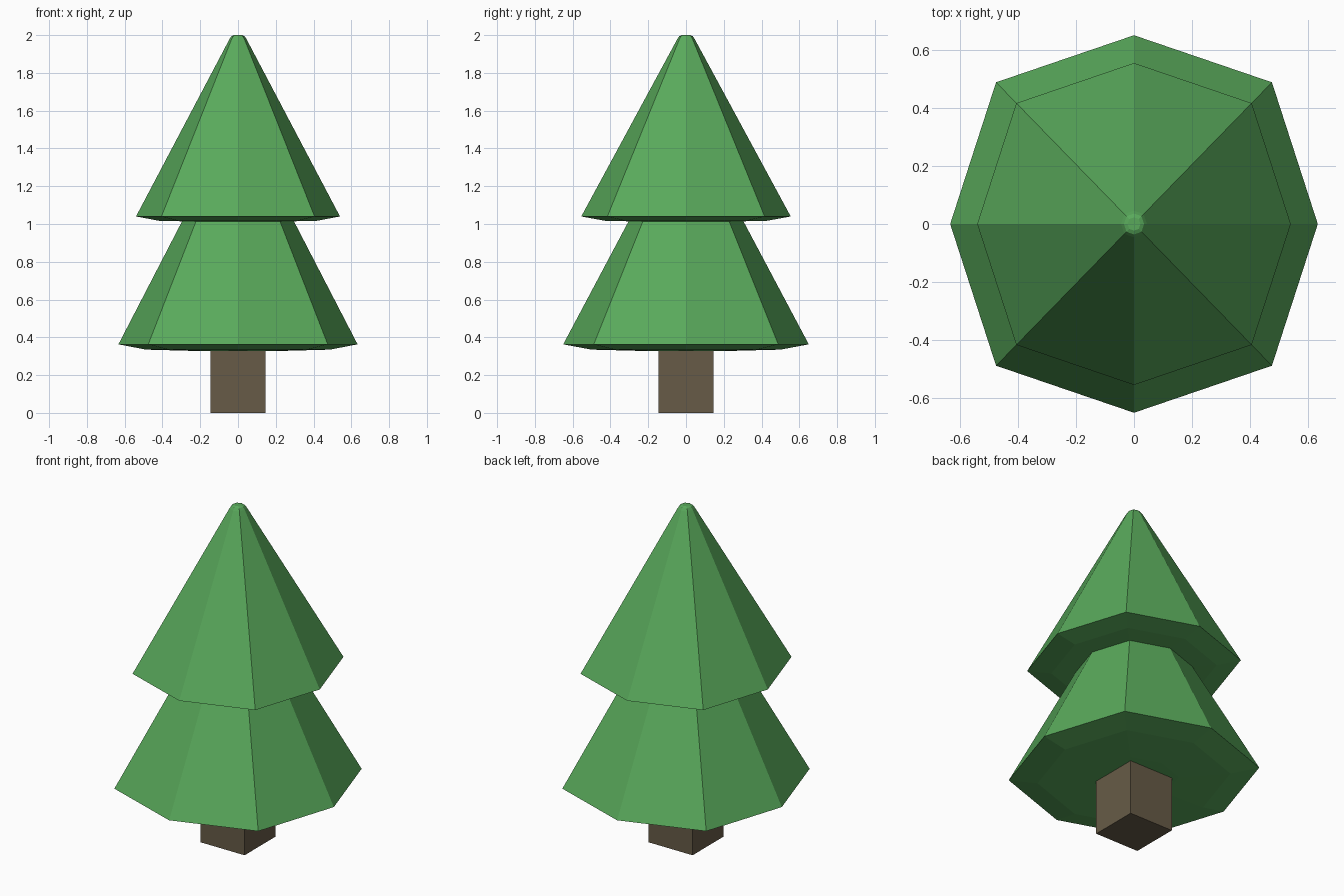
import bpy, bmesh

if "Cube" in bpy.data.objects:
    bpy.data.objects.remove(bpy.data.objects["Cube"])


def material(name, color):
    m = bpy.data.materials.new(name)
    m.diffuse_color = (*color, 1)
    m.use_nodes = True
    m.node_tree.nodes["Principled BSDF"].inputs["Base Color"].default_value = m.diffuse_color
    return m


green = material("foliage_green", (0.10, 0.40, 0.105))
brown = material("bark_brown", (0.135, 0.105, 0.063))

# Slightly squarish eight-sided outline of the foliage, at full lower-tier size
OUTLINE = [(0.633, 0), (0.475, 0.488), (0, 0.65), (-0.475, 0.488),
           (-0.633, 0), (-0.475, -0.488), (0, -0.65), (0.475, -0.488)]


def tier(name, profile):
    """Stack scaled outlines (scale, z) from bottom to top and cap both ends."""
    bm = bmesh.new()
    rings = [[bm.verts.new((x * s, y * s, z)) for x, y in OUTLINE] for s, z in profile]
    for low, high in zip(rings, rings[1:]):
        for i in range(8):
            j = (i + 1) % 8
            bm.faces.new((low[i], low[j], high[j], high[i]))
    bm.faces.new(rings[0][::-1])
    bm.faces.new(rings[-1])
    mesh = bpy.data.meshes.new(name)
    bm.to_mesh(mesh)
    bm.free()
    mesh.materials.append(green)
    obj = bpy.data.objects.new(name, mesh)
    bpy.context.collection.objects.link(obj)
    return obj


# Lower foliage: gently bulging underside, sloping sides
tier("lower_foliage", [(0.36, 0.328), (0.77, 0.335), (1.0, 0.363), (0.455, 1.03)])

# Upper foliage: same underside, sides rising to a small rounded tip
tier("upper_foliage", [(0.31, 1.012), (0.66, 1.017), (0.853, 1.04),
                       (0.07, 1.98), (0.055, 1.994), (0.035, 2.0)])

# Square trunk
bpy.ops.mesh.primitive_cube_add(size=1, location=(0, 0, 0.17))
trunk = bpy.context.object
trunk.name = "trunk"
trunk.scale = (0.29, 0.29, 0.34)
trunk.data.materials.append(brown)
